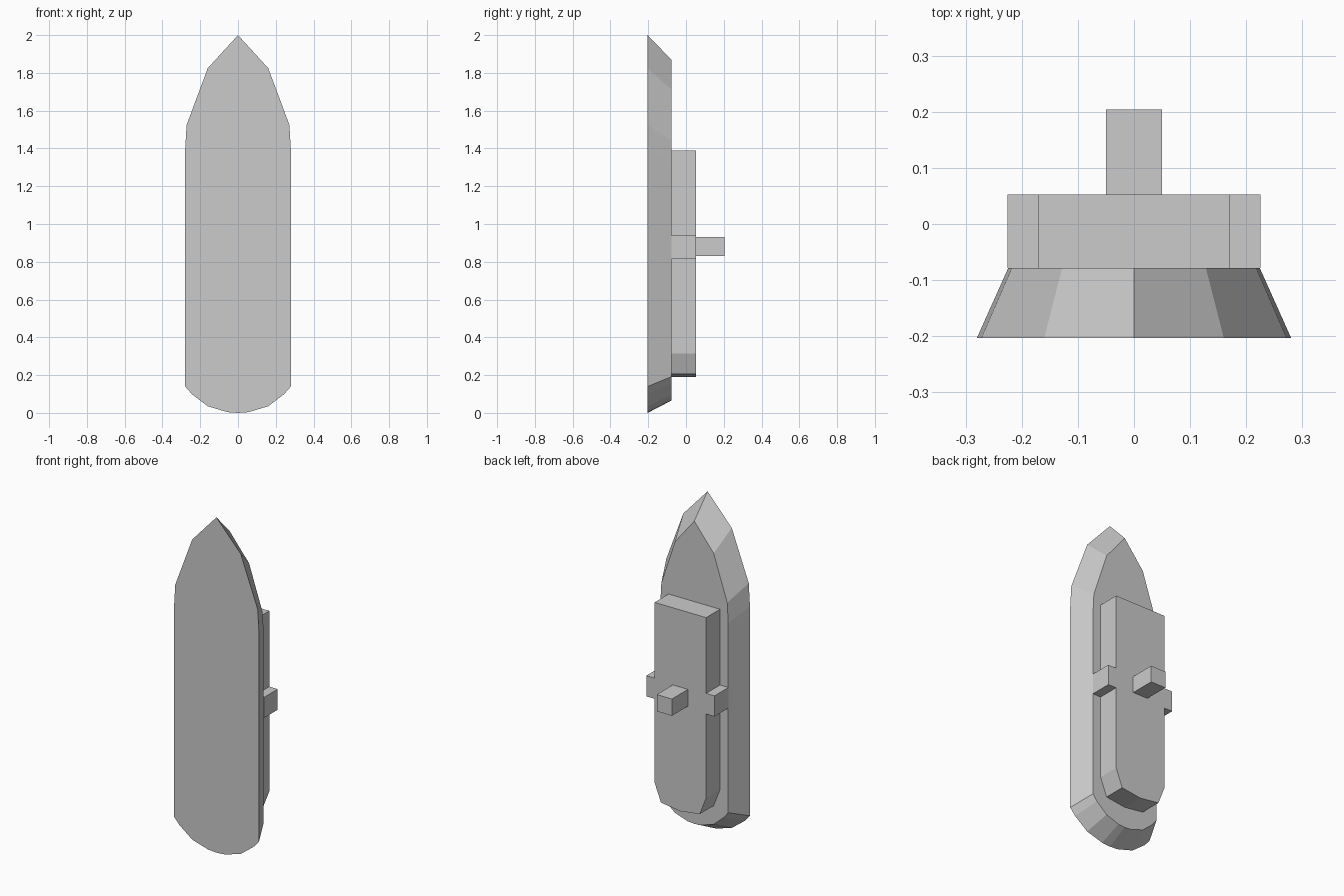
import bpy
import bmesh

if "Cube" in bpy.data.objects:
    bpy.data.objects.remove(bpy.data.objects["Cube"])


def mirrored(half):
    """Close a right-hand outline (top to bottom) by mirroring it across x = 0."""
    return half + [(-x, z) for x, z in reversed(half) if x > 0]


def loft(name, outline_a, y_a, outline_b, y_b):
    """Solid between two matching x/z outlines at two depths."""
    bm = bmesh.new()
    a = [bm.verts.new((x, y_a, z)) for x, z in outline_a]
    b = [bm.verts.new((x, y_b, z)) for x, z in outline_b]
    bm.faces.new(a)
    bm.faces.new(b[::-1])
    n = len(a)
    for i in range(n):
        j = (i + 1) % n
        bm.faces.new((a[i], b[i], b[j], a[j]))
    bmesh.ops.recalc_face_normals(bm, faces=bm.faces)
    mesh = bpy.data.meshes.new(name)
    bm.to_mesh(mesh)
    bm.free()
    obj = bpy.data.objects.new(name, mesh)
    bpy.context.collection.objects.link(obj)
    return obj


# Hull: pointed bow, rounded stern, sides tapering toward the keel side
wide = mirrored([(0, 2.0), (0.16, 1.825), (0.272, 1.525), (0.28, 1.39),
                 (0.28, 0.14), (0.245, 0.1), (0.16, 0.035), (0.055, 0.004), (0, 0)])
narrow = [(x * 0.8, z * 0.9025 + 0.065) for x, z in wide]
loft("hull", wide, -0.203, narrow, -0.078)

# Superstructure: long block with a side lug on each flank and a rounded end
block = mirrored([(0.17, 1.39), (0.17, 0.938), (0.225, 0.938), (0.225, 0.815),
                  (0.17, 0.815), (0.17, 0.315), (0.128, 0.207), (0, 0.19)])
loft("superstructure", block, -0.078, block, 0.053)

# Stub: small square post
post = mirrored([(0.05, 0.93), (0.05, 0.83)])
loft("stub_post", post, 0.053, post, 0.204)
